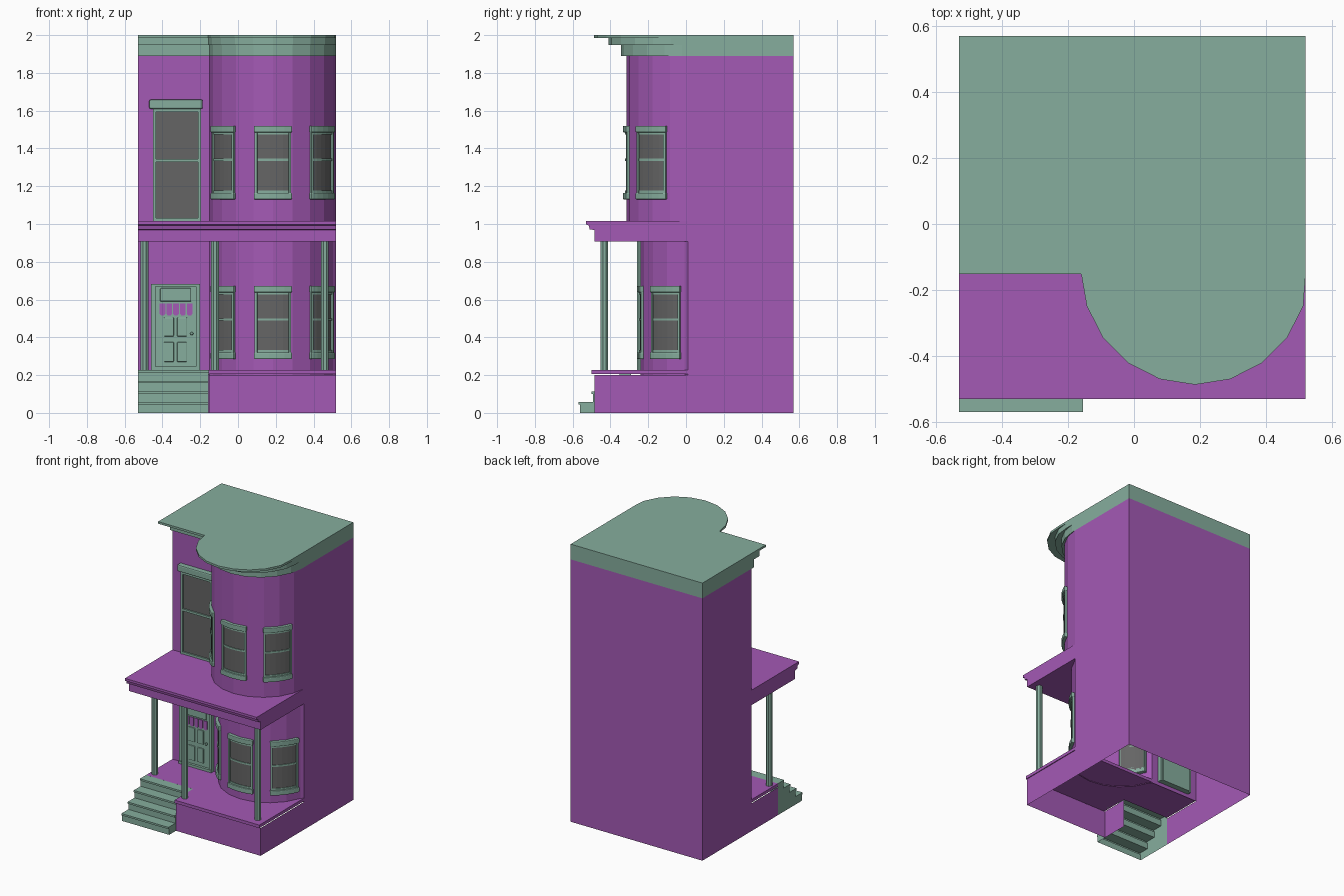
import bpy, bmesh
from math import sin, cos, radians

if "Cube" in bpy.data.objects:
    bpy.data.objects.remove(bpy.data.objects["Cube"])


def material(name, rgb):
    m = bpy.data.materials.new(name)
    m.diffuse_color = (*rgb, 1)
    m.use_nodes = True
    m.node_tree.nodes["Principled BSDF"].inputs["Base Color"].default_value = m.diffuse_color
    return m


PURPLE = material("purple_paint", (0.37, 0.10, 0.46))
GREEN = material("green_trim", (0.24, 0.42, 0.34))
GLASS = material("grey_glass", (0.13, 0.13, 0.13))
L, R, BACK, WALL = -0.53, 0.52, 0.57, 0.01
BAY_X, BAY_R = 0.185, 0.335
UP_Y, LOW_Y = 0.02, 0.095          # bay centres, upper and lower floor


def finish(name, bm, mat, bevel=0):
    bmesh.ops.recalc_face_normals(bm, faces=bm.faces)
    me = bpy.data.meshes.new(name)
    bm.to_mesh(me)
    bm.free()
    ob = bpy.data.objects.new(name, me)
    bpy.context.collection.objects.link(ob)
    me.materials.append(mat)
    if bevel:
        mod = ob.modifiers.new("bevel", "BEVEL")
        mod.width, mod.segments, mod.limit_method = bevel, 2, "ANGLE"
        mod.angle_limit = radians(50)
    return ob


def sheet(bm, path, z0, z1):
    """Upright wall along an open path of (x, y) points."""
    lo = [bm.verts.new((x, y, z0)) for x, y in path]
    hi = [bm.verts.new((x, y, z1)) for x, y in path]
    for i in range(len(path) - 1):
        bm.faces.new((lo[i], lo[i + 1], hi[i + 1], hi[i]))


def prism(bm, lower, upper):
    """Closed solid between two matching loops of 3D points."""
    a = [bm.verts.new(p) for p in lower]
    b = [bm.verts.new(p) for p in upper]
    n = len(a)
    bm.faces.new(a[::-1])
    bm.faces.new(b)
    for i in range(n):
        j = (i + 1) % n
        bm.faces.new((a[i], a[j], b[j], b[i]))


def slab(bm, plan, z0, z1):
    prism(bm, [(x, y, z0) for x, y in plan], [(x, y, z1) for x, y in plan])


def box(bm, x0, x1, y0, y1, z0, z1):
    slab(bm, [(x0, y0), (x1, y0), (x1, y1), (x0, y1)], z0, z1)


def arc(cy, r, a0, a1, n):
    pts = []
    for i in range(n + 1):
        a = radians(a0 + (a1 - a0) * i / n)
        pts.append((BAY_X + r * sin(a), cy - r * cos(a)))
    return pts


def curved_block(bm, cy, r0, r1, a0, a1, z0, z1, n=5):
    slab(bm, arc(cy, r1, a0, a1, n) + arc(cy, r0, a1, a0, n), z0, z1)


def front_line(cy, wall, r=BAY_R):
    """Front outline: flat wall on the left, ten-sided half-round bay on the right."""
    mid = [(min(x, R), y) for x, y in arc(cy, r, -72, 72, 8)]
    return [(L, wall), (BAY_X - r, wall)] + mid + [(R, wall)]


# House walls, open underneath
bm = bmesh.new()
sheet(bm, [(L, -0.29), (L, BACK), (R, BACK), (R, -0.485), (-0.154, -0.485), (-0.154, -0.29)], 0, 0.2)
sheet(bm, [(L, WALL), (L, BACK), (R, BACK), (R, WALL)], 0.2, 1.89)
finish("house_walls", bm, PURPLE)
for name, cy, z0, z1 in (("lower_front_wall", LOW_Y, 0.2, 0.95), ("upper_front_wall", UP_Y, 0.95, 1.89)):
    bm = bmesh.new()
    sheet(bm, front_line(cy, WALL), z0, z1)
    finish(name, bm, PURPLE)

# Stepped roof cornice, each layer pushed further forward
for i, (shift, r, z0, z1) in enumerate(((0.03, 0.335, 1.89, 1.947), (0.09, 0.34, 1.947, 1.985),
                                        (0.162, 0.345, 1.985, 2.0))):
    bm = bmesh.new()
    slab(bm, front_line(UP_Y - shift, WALL - shift, r) + [(R, BACK), (L, BACK)], z0, z1)
    finish(f"roof_cornice_{i + 1}", bm, GREEN)

# Porch floor
bm = bmesh.new()
slab(bm, [(L, WALL), (L, -0.29), (-0.155, -0.29), (-0.155, -0.5), (R, -0.5), (R, WALL)], 0.205, 0.227)
finish("porch_floor", bm, PURPLE)

# Porch roof with moulded front edge
prof = [(WALL, 0.907), (-0.485, 0.907), (-0.485, 0.968), (-0.51, 0.972), (-0.515, 0.992),
        (-0.53, 0.998), (-0.53, 1.015), (WALL, 1.015)]
bm = bmesh.new()
prism(bm, [(L, y, z) for y, z in prof], [(R, y, z) for y, z in prof])
finish("porch_roof", bm, PURPLE)

# Porch posts
for i, (x, y) in enumerate(((-0.495, -0.24), (-0.122, -0.432), (0.46, -0.432))):
    bm = bmesh.new()
    ring = [(x + 0.022 * cos(radians(45 * k + 22.5)), y + 0.022 * sin(radians(45 * k + 22.5))) for k in range(8)]
    slab(bm, ring, 0.205, 0.907)
    finish(f"porch_post_{i + 1}", bm, GREEN)

# Stairs: nosed treads over two side panels, hollow beneath
prof = []
for i in range(4):
    y, z = -0.57 + 0.07 * i, 0.0567 * (i + 1)
    prof += [(y + 0.008, z - 0.0567), (y + 0.008, z - 0.013), (y, z - 0.013), (y, z)]
prof.append((-0.29, 0.2268))
bm = bmesh.new()
left, right = [[bm.verts.new((x, y, z)) for y, z in prof] for x in (L, -0.155)]
for i in range(len(prof) - 1):
    bm.faces.new((left[i], right[i], right[i + 1], left[i + 1]))
for side, x in ((left, L), (right, -0.155)):
    bm.faces.new(side + [bm.verts.new((x, -0.29, 0))])
finish("front_stairs", bm, GREEN)

# Curved bay windows, three per floor
for floor, cy, z0, z1 in (("lower", LOW_Y, 0.285, 0.673), ("upper", UP_Y, 1.13, 1.52)):
    for side, a in (("left", -53), ("middle", 0), ("right", 52)):
        r, zm = BAY_R, (z0 + z1) / 2 + 0.015
        bm = bmesh.new()
        curved_block(bm, cy, r - 0.03, r + 0.003, a - 15, a + 15, z0 + 0.02, z1 - 0.02)
        finish(f"{floor}_{side}_glass", bm, GLASS)
        bm = bmesh.new()
        for s in (-1, 1):
            curved_block(bm, cy, r - 0.03, r + 0.012, a + s * 15.1 - 1.1, a + s * 15.1 + 1.1, z0 + 0.02, z1 - 0.02, 1)
        for zc in (z0 + 0.041, zm, z1 - 0.041):
            curved_block(bm, cy, r - 0.03, r + 0.008, a - 15, a + 15, zc - 0.006, zc + 0.006)
        finish(f"{floor}_{side}_frame", bm, GREEN)
        bm = bmesh.new()
        for za, zb in ((z0, z0 + 0.035), (z1 - 0.035, z1)):
            curved_block(bm, cy, r - 0.03, r + 0.019, a - 16.7, a + 16.7, za, zb)
        finish(f"{floor}_{side}_sill_and_header", bm, GREEN, 0.005)

# Tall window above the porch
bm = bmesh.new()
box(bm, -0.445, -0.205, 0.0, 0.03, 1.02, 1.6)
finish("tall_window_glass", bm, GLASS)
bm = bmesh.new()
for x in (-0.45, -0.213):
    box(bm, x, x + 0.016, -0.012, 0.03, 1.017, 1.61)
for z in (1.017, 1.327, 1.592):
    box(bm, -0.45, -0.197, -0.01, 0.03, z, z + 0.016)
finish("tall_window_frame", bm, GREEN)
bm = bmesh.new()
box(bm, -0.47, -0.187, -0.025, 0.03, 1.61, 1.658)
finish("tall_window_header", bm, GREEN, 0.008)

# Front door: leaf, surround, raised panels, small panes and knob
bm = bmesh.new()
box(bm, -0.44, -0.215, -0.002, 0.05, 0.227, 0.67)
finish("door_leaf", bm, GREEN)
bm = bmesh.new()
for x in (-0.46, -0.222):
    box(bm, x, x + 0.022, -0.015, 0.04, 0.227, 0.682)
box(bm, -0.46, -0.2, -0.015, 0.04, 0.668, 0.682)
box(bm, -0.46, -0.2, -0.02, 0.04, 0.227, 0.245)
finish("door_surround", bm, GREEN)
bm = bmesh.new()
box(bm, -0.412, -0.248, -0.012, 0.02, 0.59, 0.66)
for x in (-0.392, -0.322):
    box(bm, x, x + 0.052, -0.01, 0.02, 0.405, 0.505)
    box(bm, x, x + 0.052, -0.01, 0.02, 0.27, 0.375)
finish("door_panels", bm, GREEN, 0.004)
bm = bmesh.new()
for k in range(5):
    x = -0.415 + 0.036 * k
    slab_pts = [(x, 0.58), (x, 0.525), (x + 0.008, 0.515), (x + 0.022, 0.515), (x + 0.03, 0.525), (x + 0.03, 0.58)]
    prism(bm, [(px, -0.007, pz) for px, pz in slab_pts], [(px, 0.02, pz) for px, pz in slab_pts])
finish("door_small_panes", bm, PURPLE)
bm = bmesh.new()
bmesh.ops.create_uvsphere(bm, u_segments=10, v_segments=6, radius=0.009)
bmesh.ops.translate(bm, verts=bm.verts, vec=(-0.245, -0.012, 0.42))
finish("door_knob", bm, GREEN)
